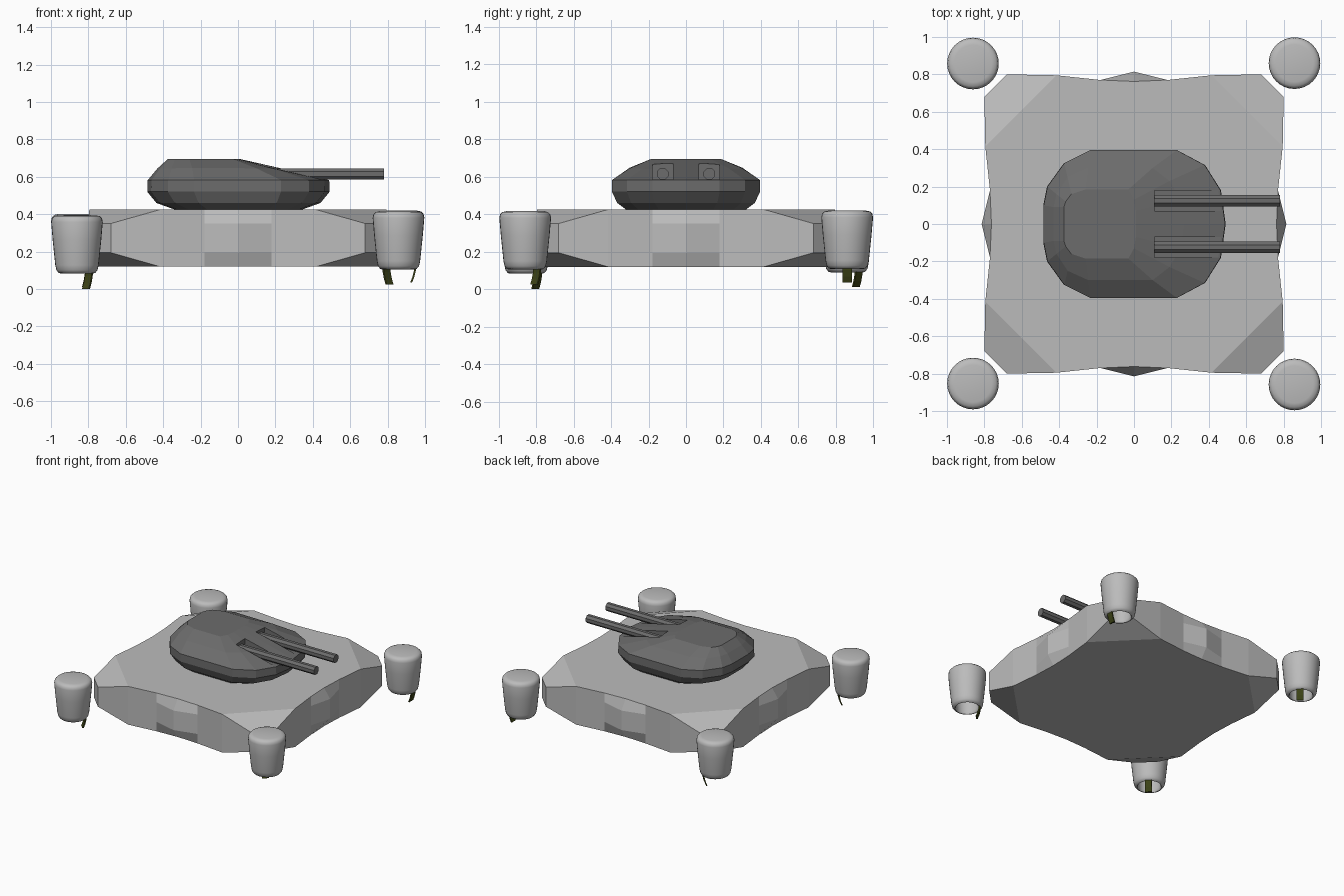
import bpy, bmesh, math
from mathutils import Vector, Matrix

if "Cube" in bpy.data.objects:
    bpy.data.objects.remove(bpy.data.objects["Cube"])


def material(name, r, g, b):
    m = bpy.data.materials.new(name)
    m.diffuse_color = (r, g, b, 1)
    m.use_nodes = True
    m.node_tree.nodes["Principled BSDF"].inputs["Base Color"].default_value = m.diffuse_color
    return m


LIGHT = material("light_grey", 0.50, 0.50, 0.50)
DARK = material("dark_grey", 0.15, 0.15, 0.15)
OLIVE = material("dark_olive", 0.045, 0.055, 0.008)


def finish(bm, name, mat, smooth=False):
    bmesh.ops.remove_doubles(bm, verts=bm.verts, dist=0.0005)
    bmesh.ops.recalc_face_normals(bm, faces=bm.faces)
    me = bpy.data.meshes.new(name)
    bm.to_mesh(me)
    bm.free()
    me.materials.append(mat)
    ob = bpy.data.objects.new(name, me)
    bpy.context.collection.objects.link(ob)
    bpy.ops.object.select_all(action='DESELECT')
    ob.select_set(True)
    bpy.context.view_layer.objects.active = ob
    if smooth:
        bpy.ops.object.shade_smooth_by_angle(angle=math.radians(50))
    return ob


def poly(bm, pts):
    return bm.faces.new([bm.verts.new(p) for p in pts])


# Hull: one side described once, mirrored up/down and turned four times
Z_MID = 0.272
A, B, C = (0.795, 0.415, 0.425), (0.77, 0.18, 0.425), (0.762, 0, 0.425)
D, E, F = (0.80, 0.68, 0.35), (0.77, 0.18, 0.35), (0.815, 0, 0.35)


def flip(p):
    return (p[0], p[1], 2 * Z_MID - p[2])


def side(p):
    return (p[0], -p[1], p[2])


bm = bmesh.new()
caps = ([], [])
for k in range(4):
    rot = Matrix.Rotation(k * math.pi / 2, 3, 'Z')
    nxt = rot @ Matrix.Rotation(math.pi / 2, 3, 'Z')

    def turn(pts):
        return [rot @ Vector(p) for p in pts]
    for s in (lambda p: p, side):
        poly(bm, turn([s(p) for p in (A, D, flip(D), flip(A))]))
        poly(bm, turn([s(p) for p in (A, flip(A), flip(B), flip(E), E, B)]))
        poly(bm, turn([s(p) for p in (E, F, flip(F), flip(E))]))
        for f in (lambda p: p, flip):
            poly(bm, turn([s(f(p)) for p in (B, C, F, E)]))
    # corner bevels and the upright corner face
    for f in (lambda p: p, flip):
        poly(bm, turn([f(A), f(D)]) + [nxt @ Vector(f(side(D))), nxt @ Vector(f(side(A)))])
    poly(bm, turn([D, flip(D)]) + [nxt @ Vector(flip(side(D))), nxt @ Vector(side(D))])
    loop = [side(A), side(B), C, B, A]
    caps[0].extend(turn(loop))
    caps[1].extend(turn([flip(p) for p in loop]))
for cap in caps:
    poly(bm, cap)
finish(bm, "hull", LIGHT)

# Turret: half outlines from back to front, mirrored in y and stacked
edge = [(-.485, .1), (-.465, .2), (-.375, .325), (-.235, .395),
        (.23, .395), (.38, .315), (.465, .18), (.49, 0)]
shoulder = [(-.43, .09, .645), (-.415, .16, .645), (-.355, .25, .645), (-.245, .30, .648),
            (.10, .30, .645), (.19, .23, .643), (.25, .13, .637), (.27, 0, .636)]
roof = [(-.375, .09), (-.365, .12), (-.335, .16), (-.26, .185),
        (-.03, .185), (0, .13), (.01, .07), (.01, 0)]
halves = [[(x * .70, y * .81, .425) for x, y in edge],
          [(x * .90, y * .93, .46) for x, y in edge],
          [(x, y, .52) for x, y in edge],
          [(x * .995, y, .582) for x, y in edge],
          shoulder,
          [(x, y, .695) for x, y in roof]]
bm = bmesh.new()
rings = []
for half in halves:
    full = half + [side(p) for p in reversed(half[:-1])]
    rings.append([bm.verts.new(p) for p in full])
n = len(rings[0])
for lo, hi in zip(rings, rings[1:]):
    for i in range(n):
        j = (i + 1) % n
        bm.faces.new((lo[i], lo[j], hi[j], hi[i]))
bm.faces.new(rings[0])
bm.faces.new(rings[-1])
turret = finish(bm, "turret", DARK)

# Gun slots cut into the sloping turret front
for s in (-1, 1):
    bm = bmesh.new()
    bmesh.ops.create_cube(bm, size=1, matrix=Matrix.Translation((.32, s * .125, .68))
                          @ Matrix.Diagonal((.42, .11, .19, 1)))
    cutter = finish(bm, "slot_cutter", DARK)
    cutter.hide_render = True
    bpy.context.view_layer.objects.active = turret
    mod = turret.modifiers.new("slot", 'BOOLEAN')
    mod.operation = 'DIFFERENCE'
    mod.solver = 'EXACT'
    mod.object = cutter
    bpy.ops.object.modifier_apply(modifier=mod.name)
    bpy.data.objects.remove(cutter)

# Twin gun barrels
for s, label in ((-1, "right"), (1, "left")):
    bm = bmesh.new()
    bmesh.ops.create_cone(bm, cap_ends=True, segments=8, radius1=.033, radius2=.033, depth=.68,
                          matrix=Matrix.Translation((.44, s * .125, .615))
                          @ Matrix.Rotation(math.pi / 2, 4, 'Y')
                          @ Matrix.Rotation(math.pi / 8, 4, 'Z'))
    finish(bm, label + "_gun_barrel", DARK)

# Hover pods: hollow cups with a rounded top, each with a hanging flap.
# name, x, y, base z, flap direction (degrees), flap bottom z, flap top z
pods = [("front_left", -.861, -.853, .083, 45, 0.0, .105),
        ("front_right", .858, -.858, .105, 135, .025, .125),
        ("back_left", -.861, .858, .090, 45, .012, .12),
        ("back_right", .858, .860, .108, 0, .035, .14)]
profile = [(0, .312), (.10, .311), (.122, .306), (.134, .294), (.138, .275), (.130, .18),
           (.116, .045), (.110, .018), (.098, .003), (.088, 0), (.082, .008),
           (.084, .03), (.098, .20), (.09, .22), (0, .225)]
SEG = 32
for name, x, y, z, ang, z0, z1 in pods:
    bm = bmesh.new()
    verts = [bm.verts.new((r, 0, h)) for r, h in profile]
    edges = [bm.edges.new(e) for e in zip(verts, verts[1:])]
    bmesh.ops.spin(bm, geom=verts + edges, cent=(0, 0, 0), axis=(0, 0, 1),
                   angle=2 * math.pi, steps=SEG)
    bmesh.ops.translate(bm, verts=bm.verts, vec=(x, y, z))
    finish(bm, name + "_pod", LIGHT, smooth=True)

    # flap: thin strip curling inward towards its tip
    bm = bmesh.new()
    sections = []
    for t in (0, .35, .7, 1):
        r = .092 - .024 * t * t
        h = z1 + (z0 - z1) * t
        sections.append([bm.verts.new((r + dx, w, h)) for dx, w in
                         ((-.005, -.025), (.005, -.025), (.005, .025), (-.005, .025))])
    for a, b in zip(sections, sections[1:]):
        for i in range(4):
            j = (i + 1) % 4
            bm.faces.new((a[i], a[j], b[j], b[i]))
    bm.faces.new(sections[0])
    bm.faces.new(sections[-1])
    bmesh.ops.transform(bm, verts=bm.verts, matrix=Matrix.Translation((x, y, 0))
                        @ Matrix.Rotation(math.radians(ang), 4, 'Z'))
    finish(bm, name + "_flap", OLIVE)
